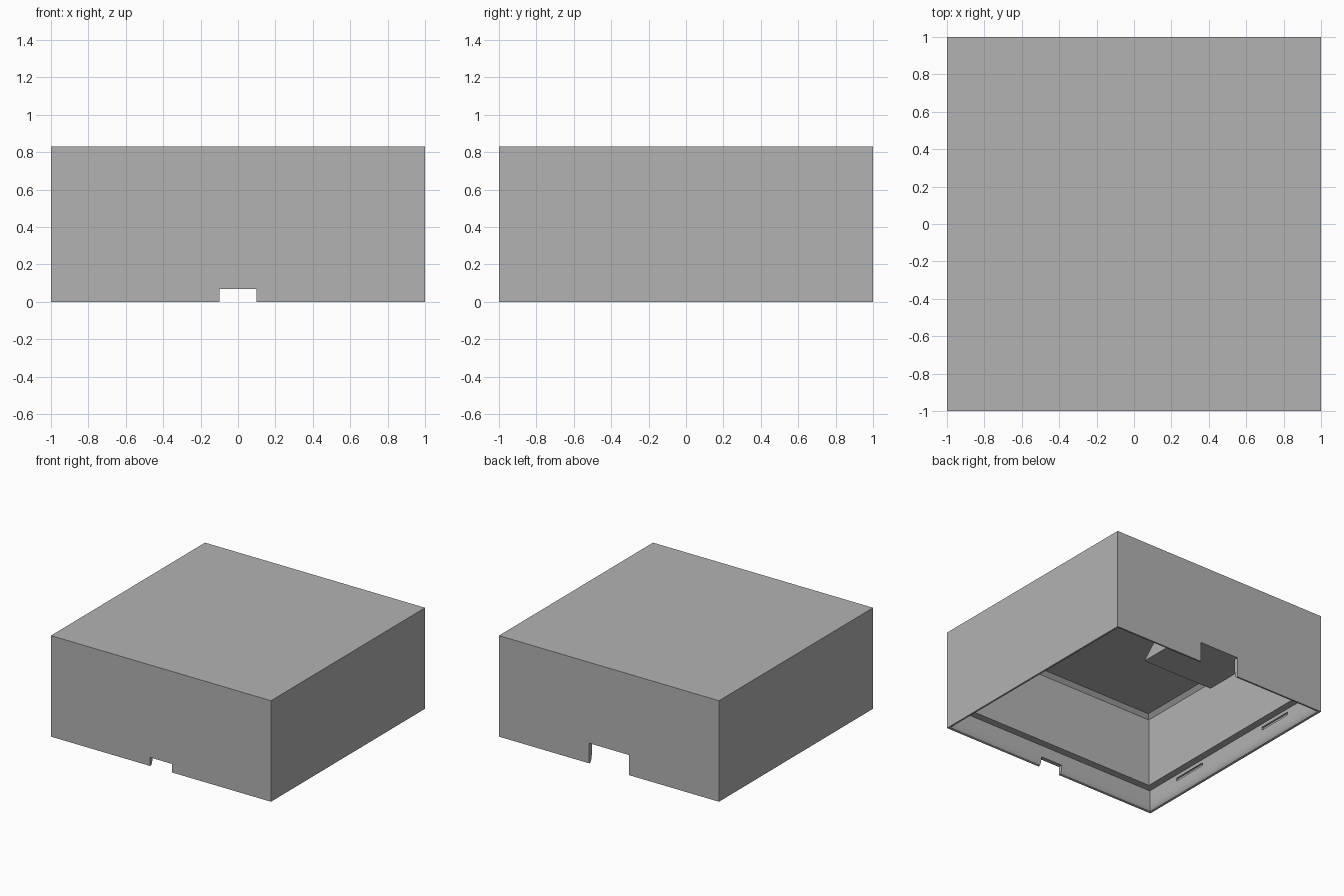
import bpy, bmesh, math

cube = bpy.data.objects.get("Cube")
if cube:
    bpy.data.objects.remove(cube, do_unlink=True)

HEIGHT, LEDGE, WALL = 0.83, 0.167, 0.095

grey = bpy.data.materials.new("plain grey")
grey.use_nodes = True
COLOUR = (0.45, 0.45, 0.45, 1)
grey.diffuse_color = COLOUR
grey.node_tree.nodes["Principled BSDF"].inputs["Base Color"].default_value = COLOUR


def finish(name, bm):
    bmesh.ops.recalc_face_normals(bm, faces=bm.faces)
    mesh = bpy.data.meshes.new(name)
    bm.to_mesh(mesh)
    bm.free()
    mesh.materials.append(grey)
    obj = bpy.data.objects.new(name, mesh)
    bpy.context.collection.objects.link(obj)
    return obj


def box(name, x, y, z):
    """Box from three (low, high) ranges."""
    bm = bmesh.new()
    bmesh.ops.create_cube(bm, size=1)
    for v in bm.verts:
        for i, (low, high) in enumerate((x, y, z)):
            v.co[i] = low if v.co[i] < 0 else high
    return finish(name, bm)


# Cover: square rings of (inset, height), from the roof down and back up inside
rim, lip, round_height = 0.012, 0.035, 0.08
rings = [(0, HEIGHT), (0, 0)]
for i in range(7):
    a = math.radians(15 * i)
    rings.append((rim + (lip - rim) * math.sin(a), round_height * (1 - math.cos(a))))
rings += [(lip, LEDGE), (WALL, LEDGE), (WALL, 0.735), (WALL + 0.03, 0.765)]
bm = bmesh.new()
loops = []
for inset, z in rings:
    r = 1 - inset
    loops.append([bm.verts.new((sx * r, sy * r, z))
                  for sx, sy in ((-1, -1), (1, -1), (1, 1), (-1, 1))])
for a, b in zip(loops, loops[1:]):
    for i in range(4):
        j = (i + 1) % 4
        bm.faces.new((a[i], a[j], b[j], b[i]))
bm.faces.new(loops[0])
bm.faces.new(loops[-1])
cover = finish("cover", bm)

# Cable notches in front and back, and snap grooves inside both side walls
cutters = [
    box("front_notch", (-0.1, 0.1), (-1.1, -0.85), (-0.1, 0.07)),
    box("back_notch", (-0.18, 0.18), (0.85, 1.1), (-0.1, 0.165)),
]
for side in (-1, 1):
    for end in (-1, 1):
        xs = sorted((side * 0.94, side * 0.98))
        ys = sorted((end * 0.35, end * 0.65))
        cutters.append(box("snap_groove", xs, ys, (0.115, 0.14)))

bpy.context.view_layer.objects.active = cover
for cutter in cutters:
    cutter.hide_render = True
    mod = cover.modifiers.new("cut", "BOOLEAN")
    mod.operation = "DIFFERENCE"
    mod.solver = "EXACT"
    mod.object = cutter
    bpy.ops.object.modifier_apply(modifier=mod.name)
for cutter in cutters:
    bpy.data.objects.remove(cutter, do_unlink=True)

# Wedge block inside the back wall, over the large notch
bm = bmesh.new()
back = 1 - WALL + 0.01
depth = back - 0.51
profile = [(back, LEDGE), (0.51, LEDGE), (back, LEDGE + depth)]
sides = [[bm.verts.new((x, y, z)) for y, z in profile] for x in (-0.325, 0.325)]
for s in sides:
    bm.faces.new(s)
for i in range(3):
    j = (i + 1) % 3
    bm.faces.new((sides[0][i], sides[0][j], sides[1][j], sides[1][i]))
finish("wedge_block", bm)

# Smooth the rounded inner rim only
bpy.ops.object.select_all(action="DESELECT")
cover.select_set(True)
bpy.context.view_layer.objects.active = cover
bpy.ops.object.shade_smooth_by_angle(angle=math.radians(30))
